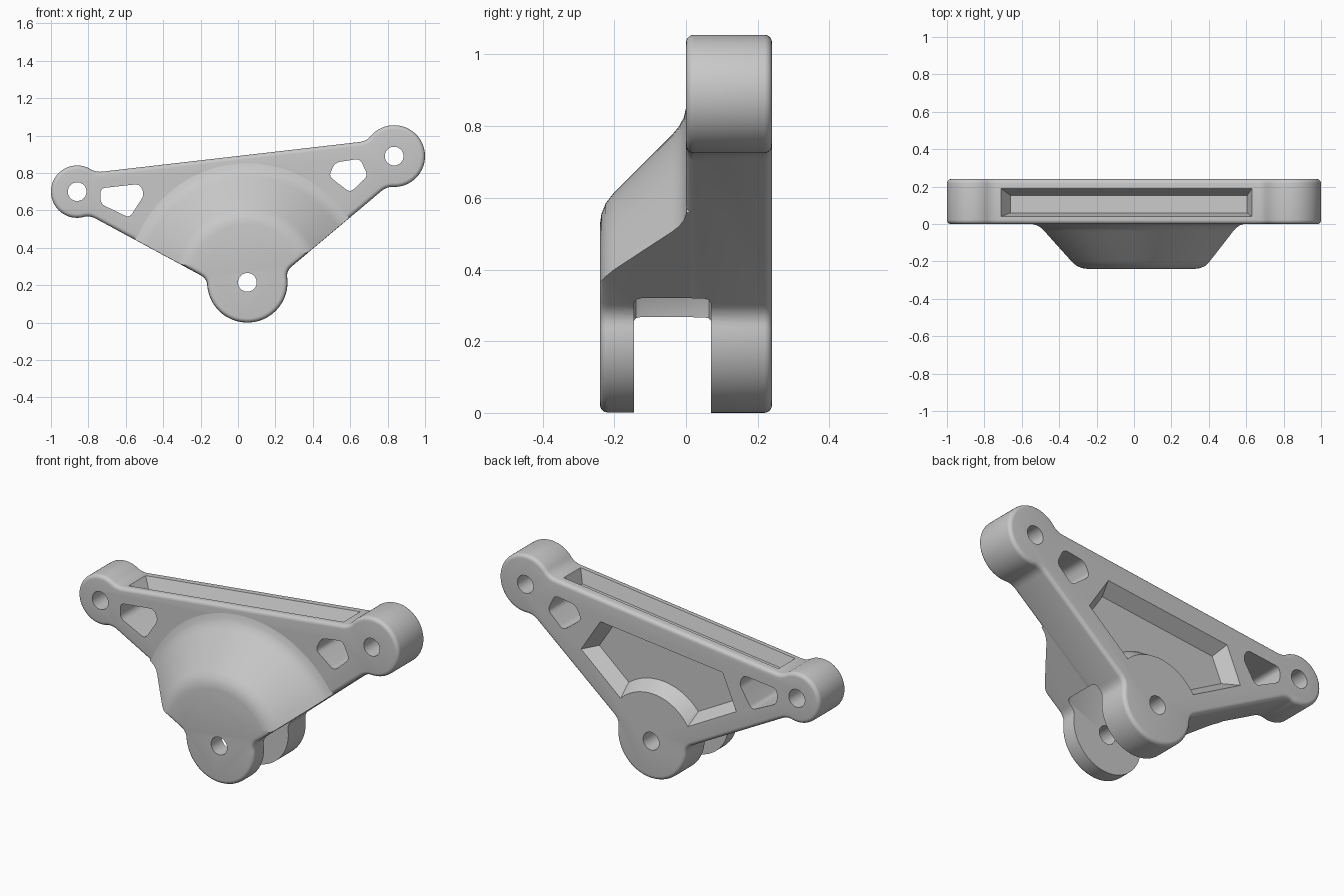
import bpy, bmesh
from math import sin, cos, pi, radians
from mathutils import Vector

if "Cube" in bpy.data.objects:
    bpy.data.objects.remove(bpy.data.objects["Cube"])

grey = bpy.data.materials.new("plain grey")
grey.use_nodes = True
grey.diffuse_color = (0.58, 0.58, 0.58, 1)
grey.node_tree.nodes["Principled BSDF"].inputs["Base Color"].default_value = (0.58, 0.58, 0.58, 1)

BACK, FRONT = 0.24, -0.24
LOW = Vector((0.05, 0.215))
RIGHT = Vector((0.835, 0.89))
LEFT = Vector((-0.86, 0.7))


# ---- helpers: flat outlines live in the x-z plane, counter-clockwise ----
def polar(c, r, a):
    return c + r * Vector((cos(a), sin(a)))


def arc(c, r, a0, a1, n):
    return [polar(c, r, a0 + (a1 - a0) * i / n) for i in range(n + 1)]


def bend(a, b, c, n=6):
    return [a * (1 - t) ** 2 + 2 * b * t * (1 - t) + c * t * t
            for t in (i / n for i in range(n + 1))]


def rounded(points, size):
    pts = [Vector(p) for p in points]
    out = []
    for i, p in enumerate(pts):
        before = (pts[i - 1] - p).normalized() * size
        after = (pts[(i + 1) % len(pts)] - p).normalized() * size
        out += bend(p + before, p, p + after)
    return out


def inset(outline, d):
    res = []
    for i, p in enumerate(outline):
        e1 = (p - outline[i - 1]).normalized()
        e2 = (outline[(i + 1) % len(outline)] - p).normalized()
        n1, n2 = Vector((-e1.y, e1.x)), Vector((-e2.y, e2.x))
        res.append(p + (n1 + n2) * (d / (1 + n1.dot(n2))))
    return res


def skin(name, rings):
    """Closed solid through a stack of equal rings, faces turned outward."""
    bm = bmesh.new()
    loops = [[bm.verts.new(p) for p in ring] for ring in rings]
    n = len(loops[0])
    for a, b in zip(loops, loops[1:]):
        for i in range(n):
            j = (i + 1) % n
            bm.faces.new((a[i], a[j], b[j], b[i]))
    bm.faces.new(loops[0][::-1])
    bm.faces.new(loops[-1])
    bm.normal_update()
    if bm.calc_volume(signed=True) < 0:
        bmesh.ops.reverse_faces(bm, faces=bm.faces)
    mesh = bpy.data.meshes.new(name)
    bm.to_mesh(mesh)
    bm.free()
    mesh.materials.append(grey)
    ob = bpy.data.objects.new(name, mesh)
    bpy.context.collection.objects.link(ob)
    return ob


def loft(name, outline, stations):
    """Stations are (y, inset) pairs."""
    return skin(name, [[(p.x, y, p.y) for p in inset(outline, d)] for y, d in stations])


def revolve(name, profile, c, n=96):
    """Profile is (radius, y) pairs around an axis along y."""
    return skin(name, [[(p.x, y, p.y) for p in arc(c, r, 0, 2 * pi * (n - 1) / n, n - 1)]
                       for r, y in profile])


def combine(tool, operation, *targets):
    for ob in targets:
        mod = ob.modifiers.new("combine", "BOOLEAN")
        mod.operation, mod.object, mod.solver = operation, tool, "EXACT"
        bpy.context.view_layer.objects.active = ob
        bpy.ops.object.modifier_apply(modifier=mod.name)
    bpy.data.objects.remove(tool)


def edge_round(y, r, side, n=5):
    """Stations for a rounded rim; side is +1 when the solid lies toward +y."""
    return [(y + side * r * (1 - sin(i * pi / 2 / n)), r * (1 - cos(i * pi / 2 / n)))
            for i in range(n, -1, -1)]


# ---- silhouette: three bosses joined by straight sides with soft corners ----
bosses = [(LOW, 0.215, 175, 376), (RIGHT, 0.165, 257, 511), (LEFT, 0.14, 47, 297)]
BLEND = 0.04
outline = []
for i, (c, r, a0, a1) in enumerate(bosses):
    a0, a1, trim = radians(a0), radians(a1), BLEND / r
    c2, r2, b0, _ = bosses[(i + 1) % 3]
    b0 = radians(b0)
    leave, arrive = polar(c, r, a1), polar(c2, r2, b0)
    step = (arrive - leave).normalized() * BLEND
    outline += arc(c, r, a0 + trim, a1 - trim, 48)
    outline += bend(polar(c, r, a1 - trim), leave, leave + step)[1:]
    outline += bend(arrive - step, arrive, polar(c2, r2, b0 + BLEND / r2))[:-1]

# ---- plate with the rear lug, and housing with the front lug ----
R = 0.022
plate = loft("plate", outline, edge_round(0, R, 1) + edge_round(BACK, R, -1)[::-1])
housing = loft("front_housing", outline,
               [(y, d + 0.001) for y, d in edge_round(FRONT, R, 1)] + [(0.03, 0.001)])

# ---- clevis slot between the lugs ----
end = [(0.05, 0), (0.26, 0), (0.274, 0.006), (0.28, 0.02)]
slot = revolve("slot", [(r, d - 0.145) for r, d in end] + [(r, 0.07 - d) for r, d in end[::-1]], LOW)
combine(slot, "DIFFERENCE", plate, housing)

# ---- bolt holes ----
combine(revolve("hole", [(0.05, -0.4), (0.05, 0.4)], LOW, 40), "DIFFERENCE", plate, housing)
for c in (RIGHT, LEFT):
    combine(revolve("hole", [(0.05, -0.4), (0.05, 0.4)], c, 40), "DIFFERENCE", plate)

# ---- conical flare of the housing ----
cone = revolve("cone", [(0.1, FRONT - 0.001), (0.305, FRONT - 0.001), (0.34, -0.236), (0.37, -0.224),
                        (0.397, -0.203), (0.562, -0.038), (0.585, -0.019), (0.61, -0.006),
                        (0.645, 0.002), (0.645, 0.05)], LOW)
combine(cone, "INTERSECT", housing)

# ---- through windows ----
left_window = [(-0.735, 0.718), (-0.525, 0.741), (-0.5, 0.685), (-0.58, 0.56), (-0.735, 0.635)]
right_window = [(0.485, 0.783), (0.52, 0.856), (0.652, 0.876), (0.695, 0.785), (0.6, 0.695)]
for corners in (left_window, right_window):
    combine(loft("window", rounded(corners[::-1], 0.028), [(-0.1, 0), (0.4, 0)]), "DIFFERENCE", plate)

# ---- drafted pocket in the back face ----
pocket = [Vector(p) for p in ((0.366, 0.805), (-0.396, 0.722), (-0.482, 0.524))]
pocket += arc(LOW, 0.27, radians(148), radians(45), 20) + [Vector((0.487, 0.618))]
combine(loft("pocket", pocket, [(0.28, -0.025), (BACK, 0), (0.165, 0.047)]), "DIFFERENCE", plate)

# ---- drafted channel in the sloping top face ----
a, b = polar(LEFT, 0.14, radians(47)), polar(RIGHT, 0.165, radians(151))
slope = (b.y - a.y) / (b.x - a.x)
DEPTH = 0.075


def channel_ring(t):
    x0, x1 = -0.71 + 0.05 * t, 0.63 - 0.025 * t
    y0, y1 = 0.04 + 0.02 * t, 0.19 - 0.038 * t
    return [(x, y, a.y + slope * (x - a.x) - DEPTH * t)
            for x, y in ((x0, y0), (x1, y0), (x1, y1), (x0, y1))]


combine(skin("channel", [channel_ring(-0.5), channel_ring(1)]), "DIFFERENCE", plate)

# ---- finish ----
for ob in bpy.context.selected_objects:
    ob.select_set(False)
for ob in (plate, housing):
    ob.select_set(True)
bpy.context.view_layer.objects.active = plate
bpy.ops.object.shade_smooth_by_angle(angle=radians(30))
